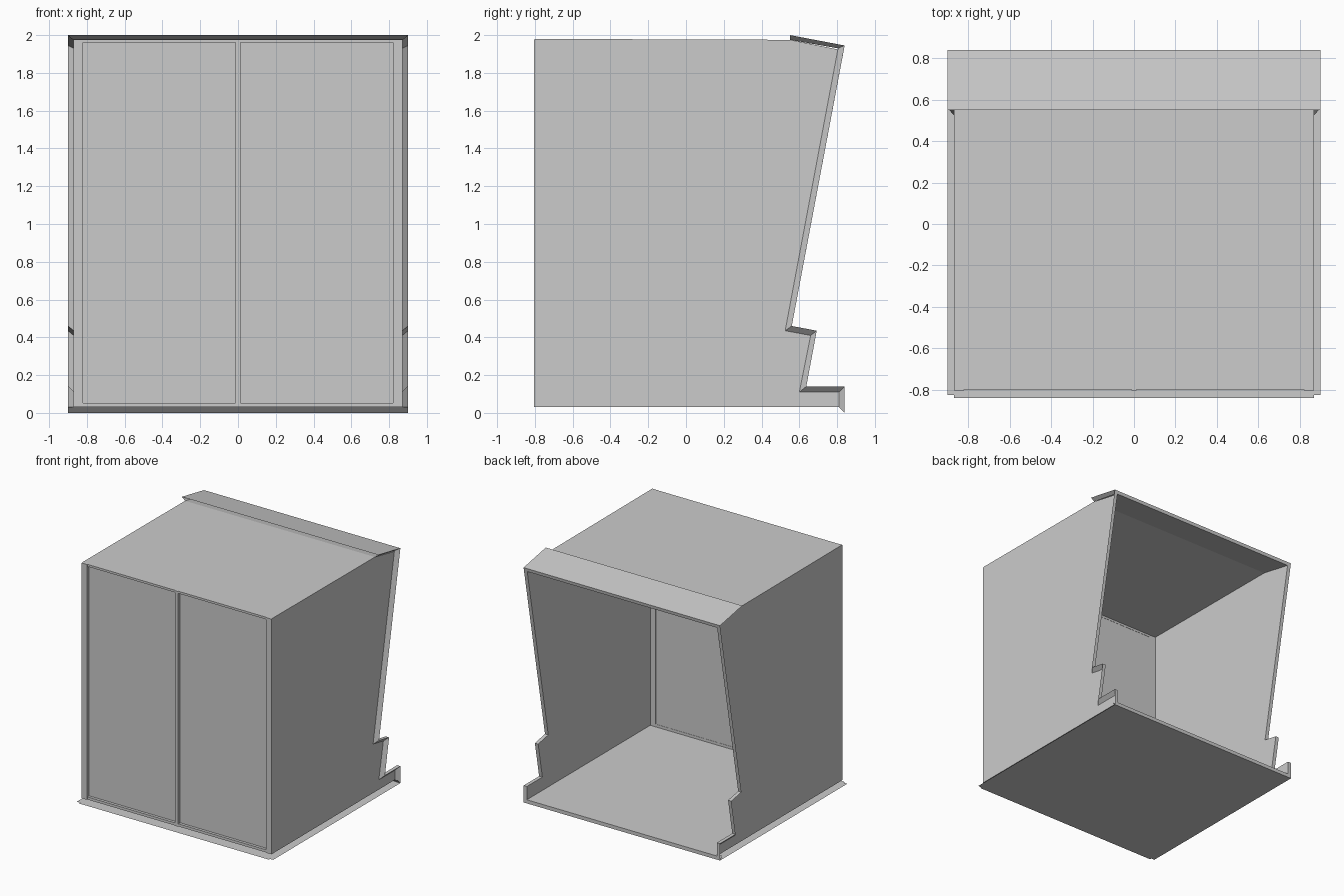
import bpy

if "Cube" in bpy.data.objects:
    bpy.data.objects.remove(bpy.data.objects["Cube"])

W, WO = 0.87, 0.90          # wall plane and outer rim half widths
FRONT = -0.80

# Back edge profile (y, z): wall-side line and outer rim line
INNER = [(0.55, 1.975), (0.805, 1.93), (0.525, 0.435), (0.66, 0.41),
         (0.60, 0.11), (0.81, 0.11), (0.81, 0.03)]
OUTER = [(0.55, 2.00), (0.84, 1.945), (0.56, 0.46), (0.692, 0.435),
         (0.637, 0.14), (0.84, 0.14), (0.84, 0.0)]
LIP = (0.835, 1.918)        # back end of the ceiling


def add_mesh(name, verts, faces):
    me = bpy.data.meshes.new(name)
    me.from_pydata(verts, [], faces)
    me.update()
    ob = bpy.data.objects.new(name, me)
    bpy.context.collection.objects.link(ob)
    return ob


def strip(name, a, b, flip=False):
    """Ribbon of quads between two point lists."""
    n = len(a)
    faces = [(i, i + 1, n + i + 1, n + i) for i in range(n - 1)]
    if flip:
        faces = [f[::-1] for f in faces]
    return add_mesh(name, a + b, faces)


def across(name, pts, half, flip=False):
    """Sheet following a (y, z) line, spanning the width."""
    return strip(name, [(-half, y, z) for y, z in pts],
                 [(half, y, z) for y, z in pts], flip)


def box(name, x0, x1, y0, y1, z0, z1):
    v = [(x, y, z) for x in (x0, x1) for y in (y0, y1) for z in (z0, z1)]
    return add_mesh(name, v, [(0, 1, 3, 2), (4, 6, 7, 5), (0, 4, 5, 1),
                              (2, 3, 7, 6), (0, 2, 6, 4), (1, 5, 7, 3)])


# Side walls with stepped back edge and their flared edge trim
wall = [(FRONT, 0.03)] + [(0.84, 0.03)] + OUTER[5:1:-1] + [LIP, INNER[0], (FRONT, 1.98)]
for s, side in ((1, "right"), (-1, "left")):
    idx = list(range(len(wall)))
    add_mesh(side + "_wall", [(s * W, y, z) for y, z in wall],
             [idx if s > 0 else idx[::-1]])
    rim = [(s * WO, y, z) for y, z in OUTER]
    strip(side + "_trim_flare", [(s * W, y, z) for y, z in INNER], rim, s > 0)
    strip(side + "_trim_edge", rim[1:], [(s * W, y, z) for y, z in OUTER[1:]], s > 0)

# Roof, its rear cap and the rear lip
across("roof", [(FRONT, 1.98), INNER[0], LIP], W, True)
across("roof_cap", OUTER[:2], WO, True)
across("roof_lip", [OUTER[1], LIP], W, True)

# Floor, rear sill and base sheet with notched front corners
across("floor", [(FRONT, 0.03), (0.84, 0.03)], W, True)
across("rear_sill", [(0.84, 0.03), (0.84, 0.0)], W, True)
across("sill_flare", [(0.81, 0.03), (0.84, 0.0)], WO)
base = [(-WO, 0.84), (WO, 0.84), (WO, -0.825), (W, -0.825), (W, -0.84),
        (-W, -0.84), (-W, -0.825), (-WO, -0.825)]
add_mesh("base", [(x, y, 0.0) for x, y in base], [list(range(8))])

# Front frame: stiles, rails and mullion
for s, side in ((1, "right"), (-1, "left")):
    box(side + "_stile", *sorted((s * 0.82, s * W)), -0.805, -0.775, 0.03, 1.978)
    x0, x1 = sorted((s * 0.012, s * 0.82))
    box(side + "_top_rail", x0, x1, -0.80, -0.775, 1.96, 1.978)
    box(side + "_bottom_rail", x0, x1, -0.80, -0.775, 0.03, 0.052)
    # Recessed front panel
    add_mesh(side + "_panel", [(x0, -0.777, 0.05), (x1, -0.777, 0.05),
                               (x1, -0.777, 1.96), (x0, -0.777, 1.96)], [(0, 1, 2, 3)])
box("mullion", -0.012, 0.012, -0.805, -0.755, 0.03, 1.978)
